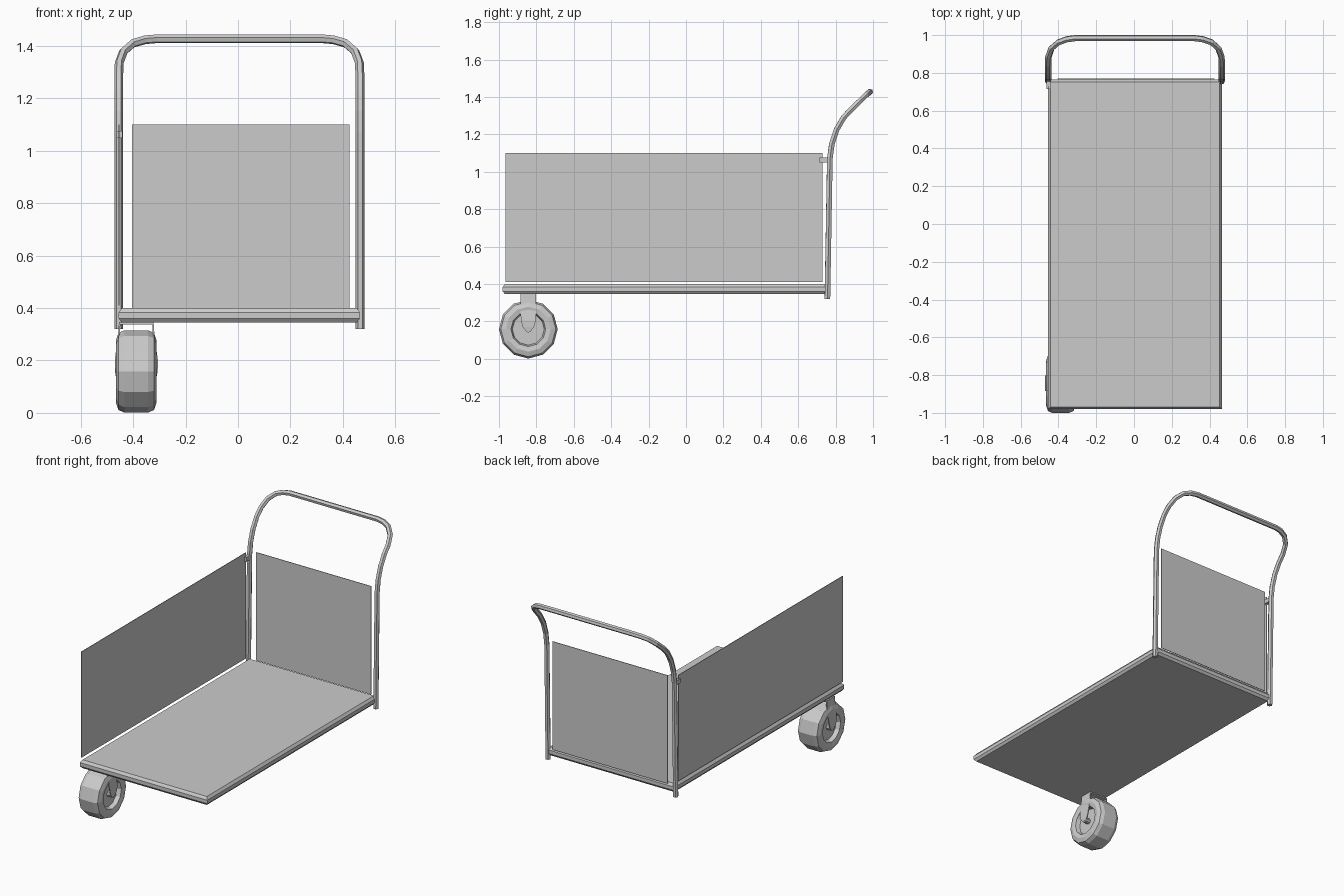
import bpy, bmesh, math
from mathutils import Vector

if "Cube" in bpy.data.objects:
    bpy.data.objects.remove(bpy.data.objects["Cube"])


def make(name, verts, faces):
    mesh = bpy.data.meshes.new(name)
    mesh.from_pydata(verts, [], faces)
    bm = bmesh.new()
    bm.from_mesh(mesh)
    bmesh.ops.recalc_face_normals(bm, faces=bm.faces)
    bm.to_mesh(mesh)
    bm.free()
    ob = bpy.data.objects.new(name, mesh)
    bpy.context.collection.objects.link(ob)
    return ob


def rings(name, loops, cap=True):
    """Skin a list of equal-length vertex loops."""
    n = len(loops[0])
    verts = [v for loop in loops for v in loop]
    faces = [(i * n + j, i * n + (j + 1) % n, (i + 1) * n + (j + 1) % n, (i + 1) * n + j)
             for i in range(len(loops) - 1) for j in range(n)]
    if cap:
        faces += [tuple(range(n)), tuple(range(len(verts) - n, len(verts)))]
    return make(name, verts, faces)


def rect(x0, x1, y0, y1, z):
    return [(x0, y0, z), (x1, y0, z), (x1, y1, z), (x0, y1, z)]


def box(name, x0, x1, y0, y1, z0, z1):
    return rings(name, [rect(x0, x1, y0, y1, z) for z in (z0, z1)])


CX = 0.005  # centre of deck and handle

# Deck with pointed edges
rings("deck", [rect(CX - 0.46 + i, CX + 0.46 - i, -0.98 + i, 0.765 - i, z)
               for i, z in ((0.012, 0.345), (0.0, 0.36), (0.0, 0.383), (0.012, 0.40))])

# Thin wall panels
box("back_panel", -0.405, 0.425, 0.765, 0.769, 0.395, 1.10)
box("side_panel", -0.456, -0.452, -0.965, 0.73, 0.41, 1.10)

# Bracket joining side panel to handle
box("panel_bracket", -0.463, -0.441, 0.715, 0.762, 1.048, 1.075)

# Handle: mirrored path swept with a six-sided tube
half = [(0.46, 0.756, 0.32), (0.46, 0.769, 1.07), (0.46, 0.780, 1.15),
        (0.46, 0.805, 1.225), (0.46, 0.843, 1.29), (0.458, 0.885, 1.335),
        (0.442, 0.930, 1.378), (0.405, 0.962, 1.410), (0.36, 0.978, 1.423),
        (0.315, 0.984, 1.427)]
path = [Vector((CX - x, y, z)) for x, y, z in half]
path += [Vector((CX + x, y, z)) for x, y, z in reversed(half)]
loops = []
side = Vector((1, 0, 0))
for i, p in enumerate(path):
    t = (path[min(i + 1, len(path) - 1)] - path[max(i - 1, 0)]).normalized()
    side = (side - t * side.dot(t)).normalized()
    up = t.cross(side)
    loops.append([p + 0.017 * (math.cos(a) * side + math.sin(a) * up)
                  for a in (k * math.pi / 3 for k in range(6))])
rings("handle", loops)

# Caster wheel: twelve-sided tyre with recessed sides
WX, WY, WZ = -0.388, -0.843, 0.158


def disc(x, r, n=12):
    return [(WX + x, WY + r * math.cos(2 * math.pi * k / n),
             WZ + r * math.sin(2 * math.pi * k / n)) for k in range(n)]


prof = [(0.045, 0.03), (0.045, 0.085), (0.072, 0.093), (0.077, 0.12),
        (0.068, 0.147), (0.045, 0.157)]
rings("wheel", [disc(-x, r) for x, r in prof] + [disc(x, r) for x, r in reversed(prof)])

# Axle through the fork
rings("axle", [disc(-0.079, 0.018, 8), disc(0.079, 0.018, 8)])

# Fork arms: bent straps tapering to a rounded lower tip
arm = [(0.066, 0.042, 0.347), (0.070, 0.042, 0.29), (0.082, 0.040, 0.205),
       (0.082, 0.030, 0.170), (0.080, 0.014, 0.150)]
for s, label in ((-1, "left"), (1, "right")):
    rings("fork_arm_" + label, [
        rect(WX + s * (x - 0.006), WX + s * x, WY - w, WY + w, z) for x, w, z in arm])

# Fork top plate under the deck
box("fork_plate", WX - 0.066, WX + 0.066, WY - 0.042, WY + 0.042, 0.337, 0.347)
